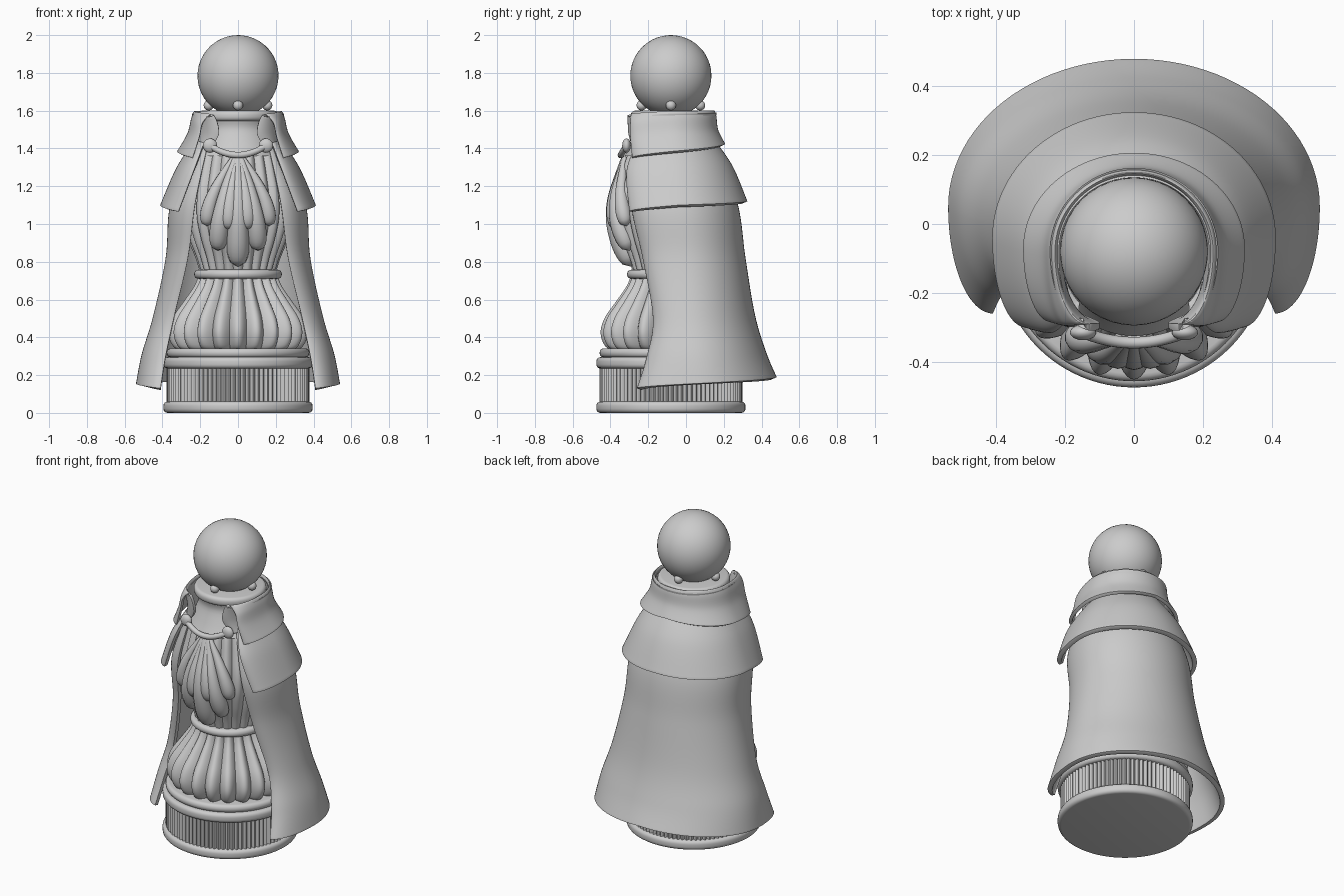
import bpy, bmesh
from math import sin, cos, pi, sqrt
from mathutils import Vector

if "Cube" in bpy.data.objects:
    bpy.data.objects.remove(bpy.data.objects["Cube"])

YC = -0.08  # y of the turned body's axis


def spline(rows, n):
    """Catmull-Rom interpolation of equal-length tuples."""
    rows = [Vector(r) for r in rows]
    out = []
    for i in range(len(rows) - 1):
        a, b, c, d = rows[max(i - 1, 0)], rows[i], rows[i + 1], rows[min(i + 2, len(rows) - 1)]
        for k in range(n):
            t = k / n
            out.append(0.5 * (2 * b + (c - a) * t + (2 * a - 5 * b + 4 * c - d) * t * t
                              + (3 * b - a - 3 * c + d) * t ** 3))
    return out + [rows[-1]]


def finish(ob, angle=0.7):
    bpy.ops.object.select_all(action='DESELECT')
    ob.select_set(True)
    bpy.context.view_layer.objects.active = ob
    if ob.type == 'CURVE':
        bpy.ops.object.convert(target='MESH')
    bpy.ops.object.shade_smooth_by_angle(angle=angle)
    return ob


def mesh_object(name, verts, faces):
    me = bpy.data.meshes.new(name)
    me.from_pydata(verts, [], faces)
    ob = bpy.data.objects.new(name, me)
    bpy.context.collection.objects.link(ob)
    return ob


def lathe(name, profile, segs=96, lobes=0, depth=0.0):
    """Turned solid from (radius, z) pairs, optionally scalloped into lobes."""
    verts, faces = [], []
    for r, z in profile:
        for j in range(segs):
            a = 2 * pi * j / segs
            rr = r * (1 - depth * (1 - abs(cos(lobes * a / 2)))) if lobes else r
            verts.append((rr * sin(a), YC - rr * cos(a), z))
    for i in range(len(profile) - 1):
        for j in range(segs):
            k = (j + 1) % segs
            faces.append((i * segs + j, i * segs + k, (i + 1) * segs + k, (i + 1) * segs + j))
    last = (len(profile) - 1) * segs
    faces += [tuple(reversed(range(segs))), tuple(range(last, last + segs))]
    return finish(mesh_object(name, verts, faces))


def ring(name, z0, z1, r):
    h = (z1 - z0) / 2
    b = min(h, 0.022)
    lower = [(r - b + b * sin(t * pi / 8), z0 + b - b * cos(t * pi / 8)) for t in range(5)]
    upper = [(q, z0 + z1 - z) for q, z in reversed(lower)]
    return lathe(name, lower + upper)


def drape(name, rows, thick, span=8, cols=24):
    """Open-fronted cloth. Row: side x, side y, back y, front x, front y, back z, side z, front z."""
    verts, faces = [], []
    rows = spline(rows, span)
    n = 4 * cols + 1
    for w, ys, yb, xf, yf, zb, zs, zf in rows:
        for j in range(n):
            t = (j - 2 * cols) / cols
            s, u = (1 if t >= 0 else -1), abs(t)
            if u <= 1:
                a = u * pi / 2
                verts.append((s * w * sin(a), ys + (yb - ys) * cos(a), zb + (zs - zb) * u))
            else:
                a = (u - 1) * pi / 2
                verts.append((s * (xf + (w - xf) * cos(a)), ys + (yf - ys) * sin(a), zs + (zf - zs) * (u - 1)))
    for i in range(len(rows) - 1):
        for j in range(n - 1):
            p = i * n + j
            faces.append((p, p + 1, p + n + 1, p + n))
    ob = mesh_object(name, verts, faces)
    m = ob.modifiers.new("thickness", 'SOLIDIFY')
    m.thickness, m.offset = thick, -1
    m = ob.modifiers.new("soft_hem", 'BEVEL')
    m.width, m.segments, m.limit_method, m.angle_limit = thick * 0.3, 2, 'ANGLE', 1.0
    return finish(ob)


def tube(name, pts, radii):
    cu = bpy.data.curves.new(name, 'CURVE')
    cu.dimensions, cu.bevel_depth, cu.bevel_resolution, cu.use_fill_caps = '3D', 1.0, 4, True
    sp = cu.splines.new('POLY')
    sp.points.add(len(pts) - 1)
    for p, co, r in zip(sp.points, pts, radii):
        p.co, p.radius = (*co, 1), r
    ob = bpy.data.objects.new(name, cu)
    bpy.context.collection.objects.link(ob)
    return finish(ob)


def ball(name, loc, r, scale=(1, 1, 1), sub=3):
    bpy.ops.mesh.primitive_ico_sphere_add(subdivisions=sub, radius=r, location=loc)
    ob = bpy.context.object
    ob.name, ob.scale = name, scale
    return finish(ob)


# Base and reeded drum
ring("base_foot", 0, 0.06, 0.395)
lathe("reeded_drum", [(0.378, 0.05), (0.378, 0.25)], 528, 88, 0.05)
ring("drum_rim", 0.235, 0.295, 0.395)
ring("bulb_seat", 0.293, 0.342, 0.377)

# Gadrooned bulb and waist ring
lathe("gadrooned_bulb", spline([(0.29, 0.325), (0.345, 0.35), (0.372, 0.42), (0.352, 0.5),
                                (0.29, 0.59), (0.235, 0.67), (0.21, 0.73)], 5), 220, 22, 0.13)
ring("waist_ring", 0.71, 0.758, 0.232)

# Fluted torso and neck
torso = spline([(0.20, 0.74), (0.225, 0.82), (0.265, 0.92), (0.295, 1.03), (0.295, 1.14),
                (0.268, 1.26), (0.24, 1.36), (0.21, 1.42)], 5)
lathe("fluted_torso", torso, 192, 24, 0.08)
lathe("neck", spline([(0.245, 1.36), (0.215, 1.42), (0.185, 1.5), (0.192, 1.55)], 4))
ring("neck_rim", 1.545, 1.6, 0.212)


# Leaf ornament on the chest: swelling lobes laid along the torso surface
def torso_radius(z):
    return min(torso, key=lambda p: abs(p[1] - z))[0] if z > 1.4 else next(
        a[0] + (b[0] - a[0]) * (z - a[1]) / (b[1] - a[1])
        for a, b in zip(torso, torso[1:]) if a[1] <= z <= b[1])


def lobe(name, x_tip, z_tip, r):
    pts, radii = [], []
    for k in range(25):
        s = k / 24
        x, z = x_tip * (0.15 + 0.85 * sin(s * pi / 2)), 1.35 + (z_tip - 1.35) * s
        pts.append((x, YC - sqrt(torso_radius(z) ** 2 - x * x), z))
        radii.append(r * (0.25 + 0.75 * s) * sqrt(max(1 - s ** 9, 0.001)))
    tube(name, pts, radii)


lobe("leaf_lobe_centre", 0, 0.775, 0.075)
for side in (-1, 1):
    lobe("leaf_lobe_lower", side * 0.105, 0.86, 0.065)
    lobe("leaf_lobe_upper", side * 0.165, 0.99, 0.052)
    lobe("leaf_lobe_inner", side * 0.05, 0.97, 0.06)

# Head ball and beads
ball("head_ball", (0, YC, 1.785), 0.215, sub=4)
for k in range(4):
    ball("neck_bead", (0.155 * sin(k * pi / 2), YC - 0.155 * cos(k * pi / 2), 1.628), 0.027)

# Long cloak, shoulder cape and folded collar
drape("long_cloak", [
    (0.22, -0.08, 0.14, 0.16, -0.25, 1.43, 1.43, 1.42),
    (0.355, -0.04, 0.27, 0.225, -0.29, 1.12, 1.12, 1.12),
    (0.383, 0.0, 0.315, 0.265, -0.23, 0.82, 0.82, 0.82),
    (0.45, 0.02, 0.365, 0.34, -0.175, 0.52, 0.51, 0.5),
    (0.51, 0.04, 0.425, 0.385, -0.21, 0.32, 0.31, 0.29),
    (0.54, 0.05, 0.48, 0.41, -0.26, 0.19, 0.155, 0.13)], 0.028)
drape("shoulder_cape", [
    (0.225, -0.08, 0.14, 0.18, -0.26, 1.46, 1.45, 1.43),
    (0.325, -0.06, 0.245, 0.235, -0.315, 1.31, 1.3, 1.28),
    (0.412, -0.04, 0.325, 0.315, -0.3, 1.12, 1.1, 1.065)], 0.028)
drape("folded_collar", [
    (0.205, -0.08, 0.115, 0.155, -0.26, 1.4, 1.4, 1.4),
    (0.212, -0.08, 0.128, 0.10, -0.285, 1.5, 1.5, 1.48),
    (0.227, -0.08, 0.145, 0.13, -0.29, 1.598, 1.595, 1.58),
    (0.246, -0.08, 0.16, 0.185, -0.295, 1.575, 1.565, 1.54),
    (0.268, -0.08, 0.17, 0.205, -0.295, 1.5, 1.48, 1.46),
    (0.322, -0.07, 0.207, 0.24, -0.285, 1.425, 1.385, 1.35)], 0.02, 6)

# Clasp buttons and hanging cord
for side in (-1, 1):
    ball("clasp_button", (side * 0.148, -0.315, 1.415), 0.038, (1, 0.6, 1))
cord = [(0.148 * t / 10, -0.345 + 0.03 * (t / 10) ** 2, 1.365 + 0.05 * (t / 10) ** 2) for t in range(-10, 11)]
tube("clasp_cord", cord, [0.017] * len(cord))
